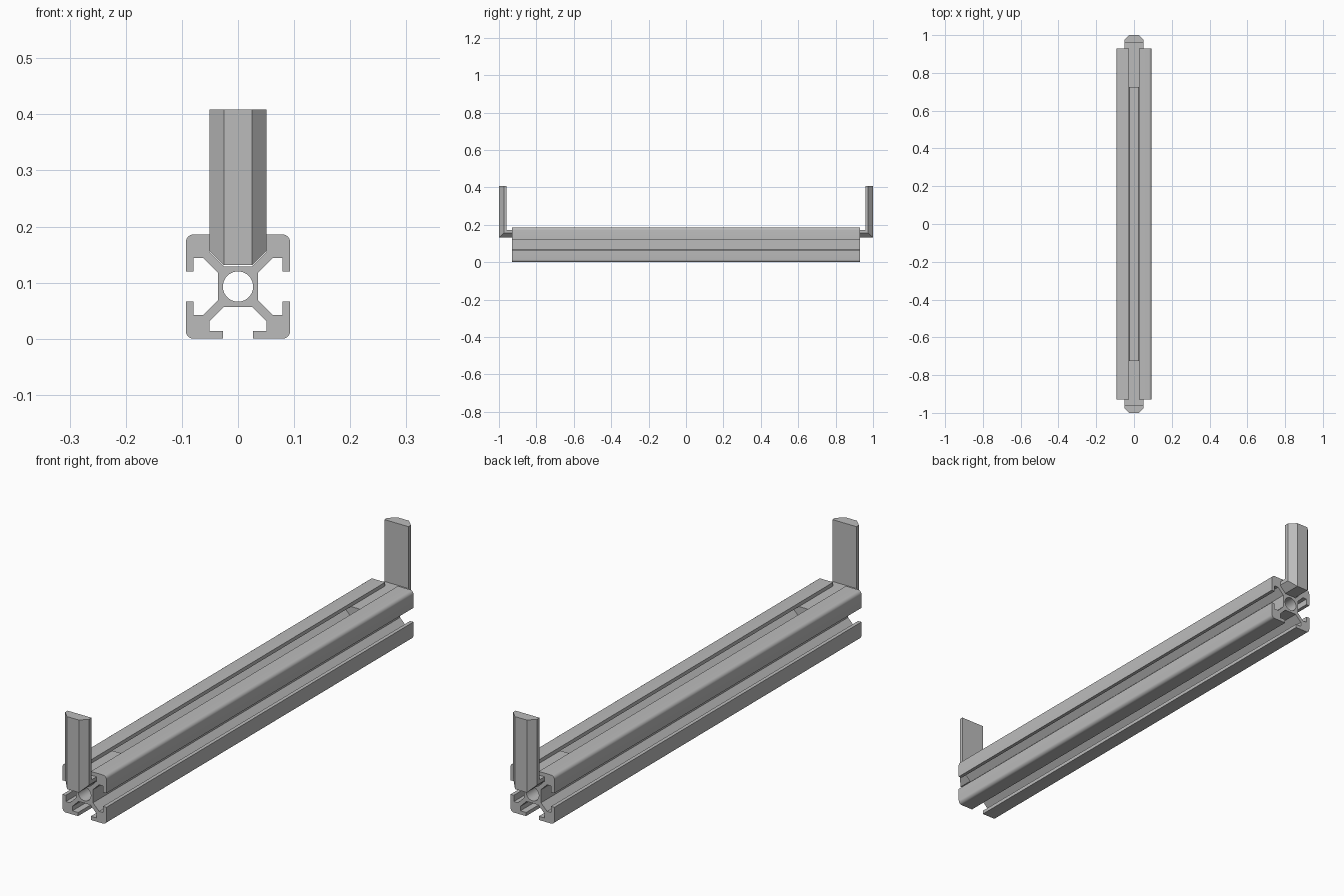
import bpy
import bmesh
import math
from mathutils import Matrix, Vector

cube = bpy.data.objects.get("Cube")
if cube:
    bpy.data.objects.remove(cube, do_unlink=True)

grey = bpy.data.materials.new("aluminium grey")
grey.use_nodes = True
colour = (0.5, 0.5, 0.5, 1)
grey.diffuse_color = colour
grey.node_tree.nodes["Principled BSDF"].inputs["Base Color"].default_value = colour

HALF = 0.093       # half width of the square rail
LENGTH = 0.93      # half length of the rail
CORE_TOP = 0.131   # floor of the upper slot


def finish(bm, name):
    bmesh.ops.recalc_face_normals(bm, faces=bm.faces)
    mesh = bpy.data.meshes.new(name)
    bm.to_mesh(mesh)
    bm.free()
    mesh.materials.append(grey)
    obj = bpy.data.objects.new(name, mesh)
    bpy.context.collection.objects.link(obj)
    bpy.ops.object.select_all(action='DESELECT')
    obj.select_set(True)
    bpy.context.view_layer.objects.active = obj
    bpy.ops.object.shade_smooth_by_angle(angle=math.radians(28))
    return obj


def arc(cx, cz, radius, start, end, steps):
    angles = [math.radians(start + (end - start) * i / steps) for i in range(steps + 1)]
    return [(cx + radius * math.cos(a), cz + radius * math.sin(a)) for a in angles]


def add_loop(bm, points):
    verts = [bm.verts.new((x, -LENGTH, z + HALF)) for x, z in points]
    return [bm.edges.new((v, verts[(i + 1) % len(verts)])) for i, v in enumerate(verts)]


# Slotted rail: one corner arm of the profile, turned four times, plus the bore
half_arm = [(0.025, -0.036), (0.051, -0.062), (0.051, -0.079),
            (0.027, -0.079), (0.027, -HALF)]
corner = HALF - 0.014
arm = half_arm + arc(corner, -corner, 0.014, -90, 0, 6)
arm += [(-z, -x) for x, z in reversed(half_arm)]
outline = []
for turn in range(4):
    rot = Matrix.Rotation(turn * math.pi / 2, 2)
    outline += [tuple(rot @ Vector(p)) for p in arm]

bm = bmesh.new()
edges = add_loop(bm, outline) + add_loop(bm, arc(0, 0, 0.027, 0, 360, 40)[:-1])
bmesh.ops.triangle_fill(bm, use_beauty=True, use_dissolve=False, edges=edges)
result = bmesh.ops.extrude_face_region(bm, geom=bm.faces[:], use_keep_orig=True)
moved = [g for g in result["geom"] if isinstance(g, bmesh.types.BMVert)]
bmesh.ops.translate(bm, verts=moved, vec=(0, 2 * LENGTH, 0))
finish(bm, "slotted_rail")

# Corner brackets: chamfered bar in the slot, mitred into an upright leg
section = [(-0.025, 0), (0.025, 0), (0.051, 0.026), (0.051, 0.041),
           (-0.051, 0.041), (-0.051, 0.026)]
for name, side in (("front_bracket", -1), ("back_bracket", 1)):
    bm = bmesh.new()
    rings = [
        [bm.verts.new((x, side * 0.723, CORE_TOP + d)) for x, d in section],
        [bm.verts.new((x, side * (1 - d), CORE_TOP + d)) for x, d in section],
        [bm.verts.new((x, side * (1 - d), 0.409)) for x, d in section],
    ]
    for a, b in zip(rings, rings[1:]):
        for i in range(len(section)):
            j = (i + 1) % len(section)
            bm.faces.new((a[i], a[j], b[j], b[i]))
    bm.faces.new(rings[0])
    bm.faces.new(rings[-1])
    finish(bm, name)
